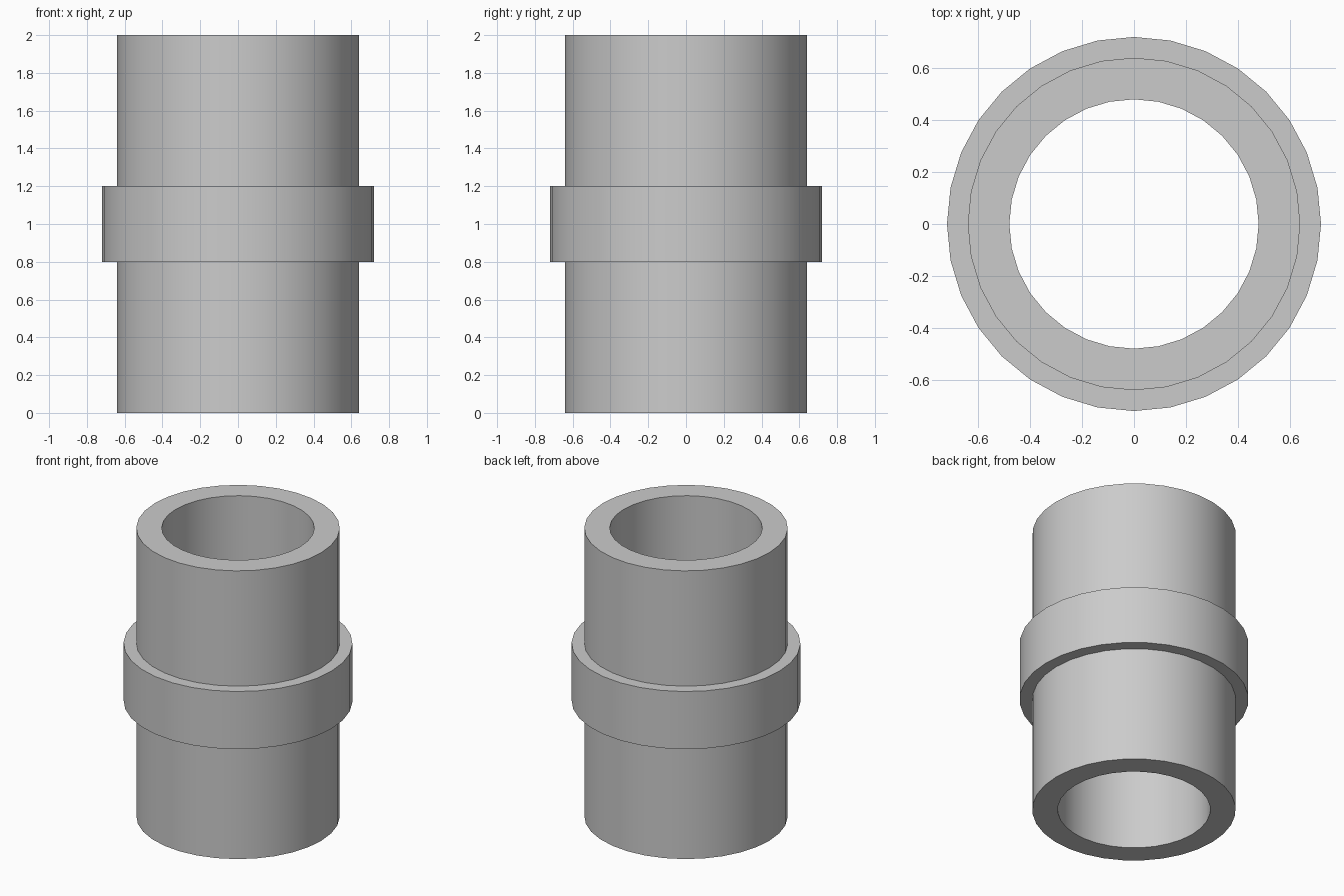
import bpy
import bmesh
import math

cube = bpy.data.objects.get("Cube")
if cube:
    bpy.data.objects.remove(cube, do_unlink=True)

SIDES = 32
BORE, WALL, COLLAR = 0.48, 0.64, 0.72
HEIGHT, LOW, HIGH = 2.0, 0.8, 1.2

grey = bpy.data.materials.new("plain grey")
grey.use_nodes = True
colour = (0.6, 0.6, 0.6, 1.0)
grey.diffuse_color = colour
grey.node_tree.nodes["Principled BSDF"].inputs["Base Color"].default_value = colour


def revolve(name, profile):
    """Turn a closed (radius, height) profile around the z axis."""
    bm = bmesh.new()
    points = [bm.verts.new((r, 0, z)) for r, z in profile]
    edges = [bm.edges.new((p, points[i - 1])) for i, p in enumerate(points)]
    bmesh.ops.spin(bm, geom=points + edges, cent=(0, 0, 0), axis=(0, 0, 1),
                   angle=math.tau, steps=SIDES, use_merge=True)
    bmesh.ops.remove_doubles(bm, verts=bm.verts, dist=0.0001)
    bmesh.ops.recalc_face_normals(bm, faces=bm.faces)
    mesh = bpy.data.meshes.new(name)
    bm.to_mesh(mesh)
    bm.free()
    mesh.materials.append(grey)
    obj = bpy.data.objects.new(name, mesh)
    bpy.context.collection.objects.link(obj)
    bpy.ops.object.select_all(action="DESELECT")
    obj.select_set(True)
    bpy.context.view_layer.objects.active = obj
    bpy.ops.object.shade_smooth_by_angle(angle=math.radians(30))
    return obj


# Hollow pipe with a raised collar around the middle
revolve("collared_pipe", [
    (BORE, 0), (WALL, 0), (WALL, LOW), (COLLAR, LOW),
    (COLLAR, HIGH), (WALL, HIGH), (WALL, HEIGHT), (BORE, HEIGHT),
])
